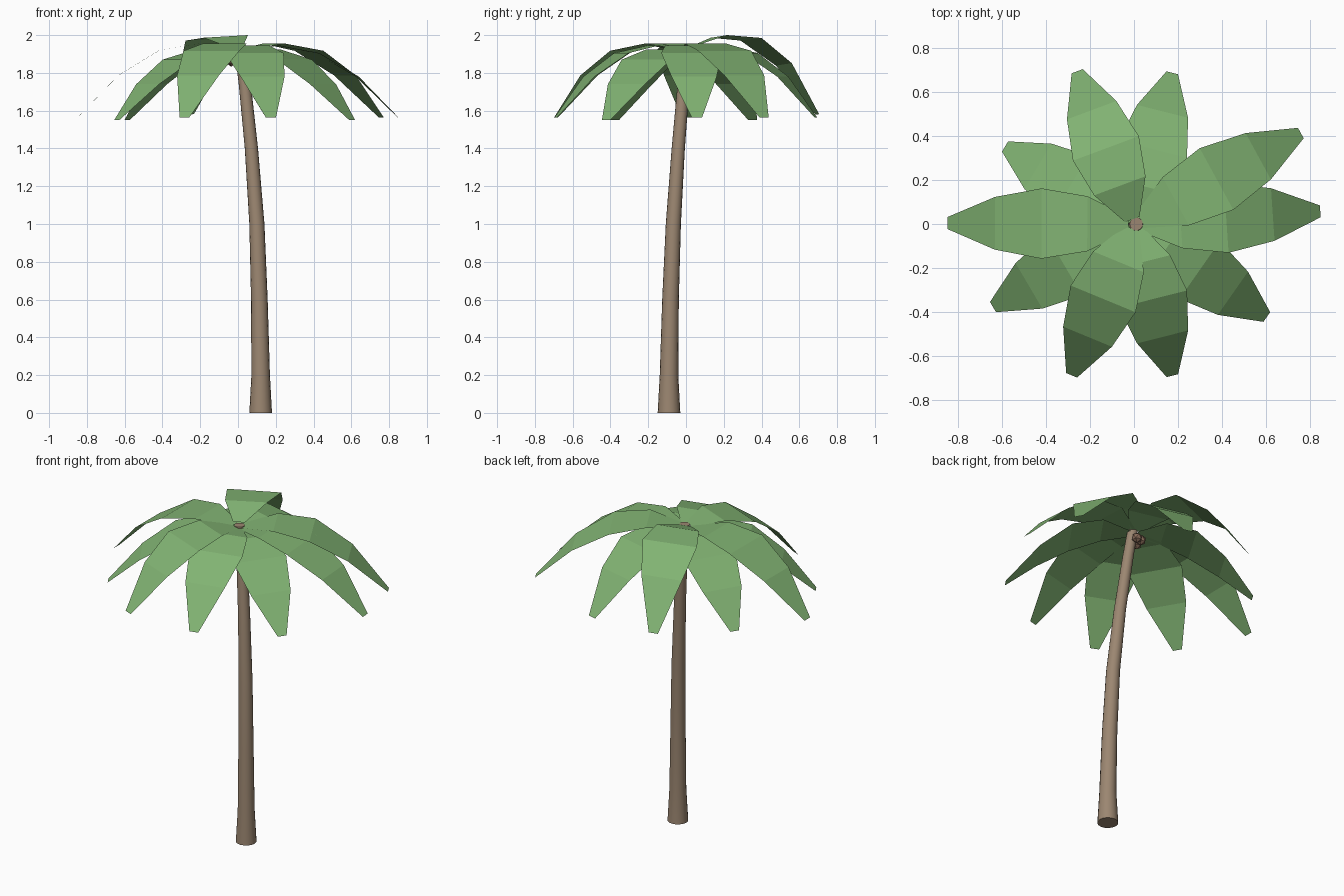
import bpy, math
from mathutils import Vector

cube = bpy.data.objects.get("Cube")
if cube:
    bpy.data.objects.remove(cube, do_unlink=True)


def material(name, rgb):
    m = bpy.data.materials.new(name)
    m.use_nodes = True
    m.diffuse_color = (*rgb, 1)
    m.node_tree.nodes["Principled BSDF"].inputs["Base Color"].default_value = (*rgb, 1)
    return m


def mesh_object(name, verts, faces, mat):
    me = bpy.data.meshes.new(name)
    me.from_pydata(verts, [], faces)
    me.materials.append(mat)
    ob = bpy.data.objects.new(name, me)
    bpy.context.collection.objects.link(ob)
    return ob


leaf_green = material("leaf green", (0.22, 0.45, 0.17))
bark_brown = material("bark brown", (0.33, 0.24, 0.165))
nut_brown = material("nut brown", (0.25, 0.15, 0.10))

# Trunk: rings swept along a gentle bend (x, y, z, radius)
RINGS = [(0.12, -0.09, 0, 0.06), (0.12, -0.09, 0.2, 0.049), (0.113, -0.082, 0.6, 0.044),
         (0.1, -0.067, 1.0, 0.04), (0.071, -0.041, 1.4, 0.035),
         (0.035, -0.012, 1.75, 0.032), (0.01, 0, 1.93, 0.03)]
SIDES = 16
verts = []
for x, y, z, r in RINGS:
    for i in range(SIDES):
        a = math.tau * i / SIDES
        verts.append((x + r * math.cos(a), y + r * math.sin(a), z))
faces = [tuple(reversed(range(SIDES))), tuple(range(len(verts) - SIDES, len(verts)))]
for k in range(len(RINGS) - 1):
    for i in range(SIDES):
        j, b = (i + 1) % SIDES, k * SIDES
        faces.append((b + i, b + j, b + SIDES + j, b + SIDES + i))
trunk = mesh_object("trunk", verts, faces, bark_brown)
bpy.context.view_layer.objects.active = trunk
trunk.select_set(True)
bpy.ops.object.shade_smooth_by_angle(angle=math.radians(40))
trunk.select_set(False)

# Fronds: flat strips that widen, then narrow while drooping
STATIONS = [0.03, 0.25, 0.495, 0.745, 1.0]      # fraction of length
WIDTHS = [0.035, 0.125, 0.16, 0.12, 0.027]      # half widths
HIGH = [1.925, 1.955, 1.917, 1.787, 1.563]
MIDDLE = [1.92, 1.945, 1.905, 1.78, 1.563]
LOW = [1.91, 1.925, 1.87, 1.74, 1.55]
RAISED = [1.935, 1.993, 1.978, 1.845, 1.58]
# name, heading in degrees, length, heights, roll
FRONDS = [("left", 3.9, 0.85, MIDDLE, 0), ("back_left_side", 28.6, 0.865, HIGH, 0),
          ("back_left", 75.8, 0.71, MIDDLE, 0), ("back_right", 110.4, 0.742, RAISED, 0.007),
          ("back_right_side", 149, 0.685, LOW, 0), ("right", 179.7, 0.85, HIGH, 0),
          ("front_right_side", 210.5, 0.745, LOW, 0), ("front_right", 247.6, 0.745, HIGH, 0),
          ("front_left", 284.2, 0.712, MIDDLE, 0), ("front_left_side", 325, 0.738, LOW, 0)]
for name, heading, length, heights, roll in FRONDS:
    a = math.radians(heading)
    out = Vector((math.cos(a), math.sin(a), 0))
    side = Vector((math.sin(a), -math.cos(a), 0))
    verts = []
    for t, w, z in zip(STATIONS, WIDTHS, heights):
        mid = out * (t * length) + Vector((0, 0, z))
        lift = Vector((0, 0, roll * w / max(WIDTHS[1], w)))
        verts += [mid - side * w - lift, mid + side * w + lift]
    faces = [(i, i + 1, i + 3, i + 2) for i in range(0, 8, 2)]
    mesh_object("frond_" + name, verts, faces, leaf_green)

# Small nuts clustered under the crown
for k, pos in enumerate([(-0.035, -0.02, 1.865), (0.015, 0.045, 1.86), (-0.03, 0.025, 1.87)]):
    bpy.ops.mesh.primitive_ico_sphere_add(subdivisions=1, radius=0.032, location=pos)
    nut = bpy.context.object
    nut.name = f"nut_{k + 1}"
    nut.data.materials.append(nut_brown)
